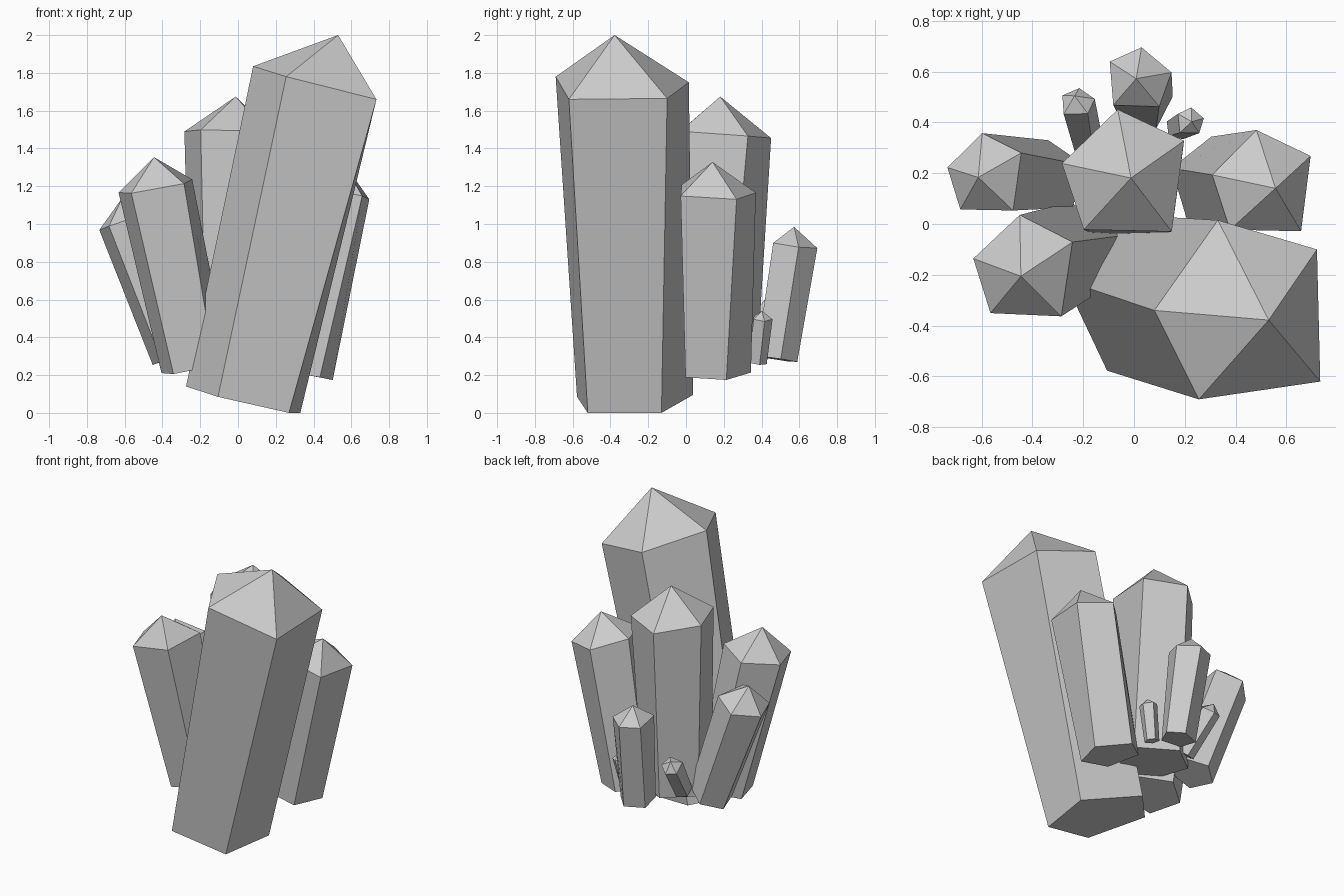
import bpy
import bmesh
from mathutils import Vector, Matrix

if "Cube" in bpy.data.objects:
    bpy.data.objects.remove(bpy.data.objects["Cube"])

UP = Vector((0, 0, 1))

# Master crystal: irregular five-sided shaft, slightly flared, with an off-centre point
SHOULDER = [(0.33, 0.015, 1.75), (0.72, -0.10, 1.665), (0.733, -0.62, 1.66),
            (0.255, -0.69, 1.78), (0.08, -0.34, 1.835)]
FOOT = [(-0.04, 0.037, 0.095), (0.33, -0.13, 0.0), (0.27, -0.52, 0.0),
        (-0.106, -0.577, 0.085), (-0.275, -0.22, 0.14)]
TIP = (0.53, -0.378, 2.0)


def centre(points):
    return sum((Vector(p) for p in points), Vector()) / len(points)


foot_c, shoulder_c = centre(FOOT), centre(SHOULDER)
axis0 = shoulder_c - foot_c
to_local = UP.rotation_difference(axis0).to_matrix().inverted()
LOCAL = [to_local @ (Vector(p) - foot_c) for p in FOOT + SHOULDER + [TIP]]


def crystal(name, foot, shoulder, width, twist):
    """Copy of the master shape standing from foot centre to shoulder centre."""
    foot, shoulder = Vector(foot), Vector(shoulder)
    axis = shoulder - foot
    length = axis.length / axis0.length
    turn = (UP.rotation_difference(axis).to_matrix()
            @ Matrix.Rotation(twist * 3.14159265 / 180, 3, 'Z')
            @ Matrix.Diagonal((width, width, length)))
    bm = bmesh.new()
    v = [bm.verts.new(foot + turn @ p) for p in LOCAL]
    bm.faces.new(v[:5])
    for i in range(5):
        j = (i + 1) % 5
        bm.faces.new((v[i], v[j], v[5 + j], v[5 + i]))
        bm.faces.new((v[5 + i], v[5 + j], v[10]))
    bmesh.ops.recalc_face_normals(bm, faces=bm.faces)
    mesh = bpy.data.meshes.new(name)
    bm.to_mesh(mesh)
    bm.free()
    bpy.context.collection.objects.link(bpy.data.objects.new(name, mesh))


# The cluster: name, foot centre, shoulder centre, width scale, twist in degrees
crystal("main_crystal", foot_c, shoulder_c, 1.0, 0)
crystal("centre_crystal", (-0.04, 0.15, 0.29), (-0.04, 0.193, 1.48), 0.695, -9)
crystal("right_crystal", (0.32, 0.155, 0.21), (0.504, 0.156, 1.175), 0.575, -9)
crystal("front_left_crystal", (-0.235, -0.10, 0.24), (-0.435, -0.177, 1.195), 0.57, -10)
crystal("left_crystal", (-0.325, 0.185, 0.30), (-0.587, 0.194, 1.015), 0.44, -9)
crystal("back_crystal", (0.04, 0.48, 0.285), (0.02, 0.572, 0.885), 0.348, -93)
crystal("small_back_crystal", (-0.177, 0.29, 0.335), (-0.222, 0.48, 0.585), 0.184, -92)
crystal("tiny_back_crystal", (0.172, 0.38, 0.265), (0.222, 0.405, 0.50), 0.15, -92)
